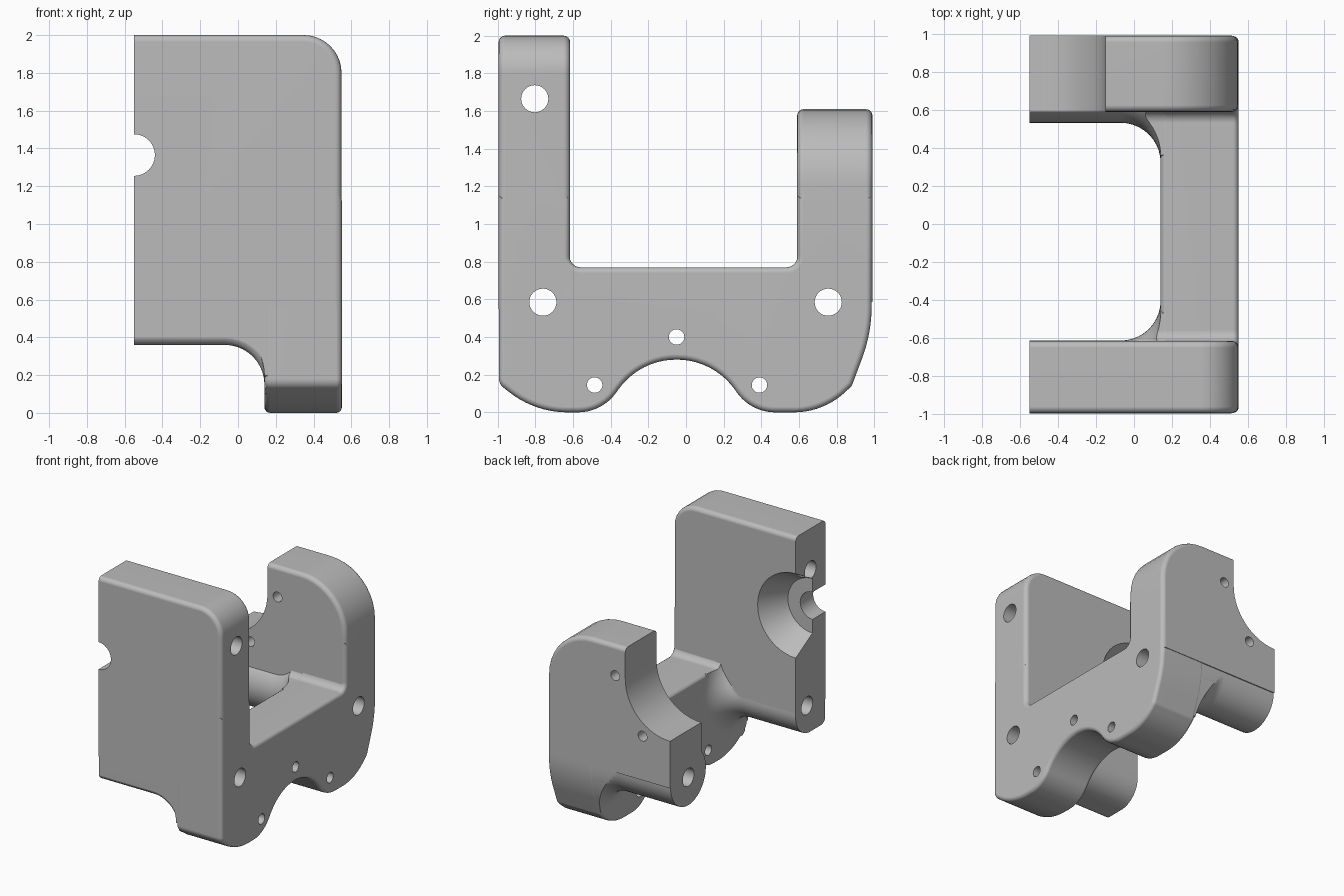
import bpy, bmesh
from math import sin, cos, pi, sqrt, tan, radians
from mathutils import Vector

if "Cube" in bpy.data.objects:
    bpy.data.objects.remove(bpy.data.objects["Cube"], do_unlink=True)

grey = bpy.data.materials.new("matte grey")
grey.use_nodes = True
colour = (0.5, 0.5, 0.5, 1)
grey.diffuse_color = colour
grey.node_tree.nodes["Principled BSDF"].inputs["Base Color"].default_value = colour


def rounded(points, steps=10):
    """Outline from corners (a, b, radius), each corner replaced by an arc."""
    outline = []
    for i, (a, b, r) in enumerate(points):
        p = Vector((a, b))
        if r == 0:
            outline.append(p)
            continue
        u = (Vector(points[i - 1][:2]) - p).normalized()
        v = (Vector(points[(i + 1) % len(points)][:2]) - p).normalized()
        half = u.angle(v) / 2
        centre = p + (u + v).normalized() * (r / sin(half))
        start = p + u * (r / tan(half)) - centre
        end = p + v * (r / tan(half)) - centre
        sweep = start.angle(end)
        for k in range(steps + 1):
            f = k / steps
            outline.append(centre + (start * sin((1 - f) * sweep) + end * sin(f * sweep)) / sin(sweep))
    return outline


def inset(outline, d):
    """Move a counter-clockwise outline inward by d."""
    result = []
    for i, p in enumerate(outline):
        e = (p - outline[i - 1]).normalized()
        f = (outline[(i + 1) % len(outline)] - p).normalized()
        n, m = Vector((-e.y, e.x)), Vector((-f.y, f.x))
        result.append(p + (n + m) * (d / (1 + n.dot(m))))
    return result


def loft(name, axis, rings):
    """Skin a list of (position, outline) rings along the x or y axis."""
    bm = bmesh.new()
    rows = []
    for t, ring in rings:
        rows.append([bm.verts.new((t, a, b) if axis == "x" else (a, t, b)) for a, b in ring])
    for low, high in zip(rows, rows[1:]):
        for i in range(len(low)):
            bm.faces.new((low[i - 1], low[i], high[i], high[i - 1]))
    bm.faces.new(rows[0])
    bm.faces.new(rows[-1])
    bmesh.ops.recalc_face_normals(bm, faces=bm.faces)
    mesh = bpy.data.meshes.new(name)
    bm.to_mesh(mesh)
    bm.free()
    mesh.materials.append(grey)
    obj = bpy.data.objects.new(name, mesh)
    bpy.context.collection.objects.link(obj)
    return obj


def prism(name, axis, outline, lo, hi, bevel=0, steps=4):
    """Extrude an outline, with rounded rims at both ends."""
    if not bevel:
        return loft(name, axis, [(lo, outline), (hi, outline)])
    rim = [(bevel * (1 - sin(k * pi / 2 / steps)), bevel * (1 - cos(k * pi / 2 / steps)))
           for k in range(steps + 1)]
    rings = [(lo + depth, inset(outline, d)) for d, depth in rim]
    rings += [(hi - depth, inset(outline, d)) for d, depth in reversed(rim)]
    return loft(name, axis, rings)


def lathe(name, axis, centre, sections, sides=48):
    """Round solid from (position, radius) sections."""
    def circle(r):
        return [(centre[0] + r * cos(2 * pi * i / sides), centre[1] + r * sin(2 * pi * i / sides))
                for i in range(sides)]
    return loft(name, axis, [(t, circle(r)) for t, r in sections])


def combine(obj, other, operation):
    mod = obj.modifiers.new("combine", "BOOLEAN")
    mod.operation, mod.solver, mod.object = operation, "EXACT", other
    bpy.context.view_layer.objects.active = obj
    bpy.ops.object.modifier_apply(modifier=mod.name)
    bpy.data.objects.remove(other, do_unlink=True)


def box(x, y, z):
    corners = [Vector(c) for c in ((x[0], z[0]), (x[1], z[0]), (x[1], z[1]), (x[0], z[1]))]
    return prism("cutter", "y", corners, *y)


# Side profile of the plate: two uprights, floor and arched underside
side = rounded([
    (-.993, 1.15, 0), (-.993, .15, .06), (-.8, 0, .5), (-.445, 0, .25),
    (-.246, .28, .375), (.146, .28, .375), (.345, 0, .25), (.73, 0, .4),
    (.88, .14, .05), (.985, .42, .8), (.988, 1.15, 0), (.592, 1.15, 0),
    (.592, .77, .06), (-.618, .77, .06), (-.618, 1.15, 0)])
bracket = prism("bracket", "x", side, .14, .55, .03)


def arm(name, y, top, radius, bottom):
    outline = rounded([(-.8, bottom - .15, 0), (.548, bottom - .15, 0),
                       (.548, top, radius), (-.8, top, 0)])
    obj = prism(name, "y", outline, *y, .035)
    combine(obj, box((-1, 1), (-2, 2), (0, bottom)), "DIFFERENCE")
    return obj


def boss(name, centre, radius, flare=.21):
    """Round arm underside that flares out into the plate."""
    sections = [(-.8, radius)]
    for k in range(11):
        d = flare * sin(k * pi / 20)
        sections.append((.14 - flare + d, radius + flare - sqrt(max(0, flare ** 2 - d ** 2))))
    sections.append((.25, radius + flare))
    return lathe(name, "x", centre, sections)


# Front arm with conical seat
front_arm = arm("front_arm", (-.995, -.615), 2, .2, .55)
seat = (-.55, 1.365)
combine(front_arm, lathe("seat", "y", seat, [(-.83, .22), (-.58, .36)]), "DIFFERENCE")
combine(front_arm, lathe("bore", "y", seat, [(-1.2, .11), (-.5, .11)]), "DIFFERENCE")

# Back arm with slot and screw holes around it
back_arm = arm("back_arm", (.59, .99), 1.61, .4, .585)
slot = rounded([(-.95, .965, .399), (-.15, .965, .399), (-.15, 2, 0), (-.95, 2, 0)], 16)
combine(back_arm, prism("slot", "y", slot, .3, 1.2), "DIFFERENCE")
for angle in (0, -60):
    spot = (-.55 + .49 * cos(radians(angle)), 1.365 + .49 * sin(radians(angle)))
    combine(back_arm, lathe("hole", "y", spot, [(.3, .04), (1.2, .04)], 24), "DIFFERENCE")

# Bosses, trimmed to the side profile
front_boss = boss("front_boss", (-.803, .55), .19)
slab = rounded([(-.8, .36, 0), (.14, .36, .21), (.14, .1, 0), (.3, .1, 0), (.3, 1, 0), (-.8, 1, 0)])
combine(front_boss, prism("slab", "y", slab, -.992, -.76, .05), "UNION")
back_boss = boss("back_boss", (.757, .585), .225)
trim = inset(side, .003)
for part in (front_boss, back_boss):
    combine(part, prism("trim", "x", trim, -1, .5), "INTERSECT")

for part in (front_arm, back_arm, front_boss, back_boss):
    combine(bracket, part, "UNION")

# Flat split face and cross holes
combine(bracket, box((-1.5, -.55), (-2, 2), (-1, 3)), "DIFFERENCE")
holes = [(-.803, 1.665, .072), (-.76, .585, .072), (.755, .585, .072),
         (-.05, .4, .041), (-.485, .145, .041), (.39, .145, .041)]
for y, z, r in holes:
    combine(bracket, lathe("hole", "x", (y, z), [(-1, r), (1, r)], 32), "DIFFERENCE")

# Smooth shading with sharp edges kept
bpy.ops.object.select_all(action="DESELECT")
bracket.select_set(True)
bpy.context.view_layer.objects.active = bracket
bpy.ops.object.shade_smooth_by_angle(angle=radians(30))
normals = bracket.modifiers.new("even normals", "WEIGHTED_NORMAL")
normals.keep_sharp = True
